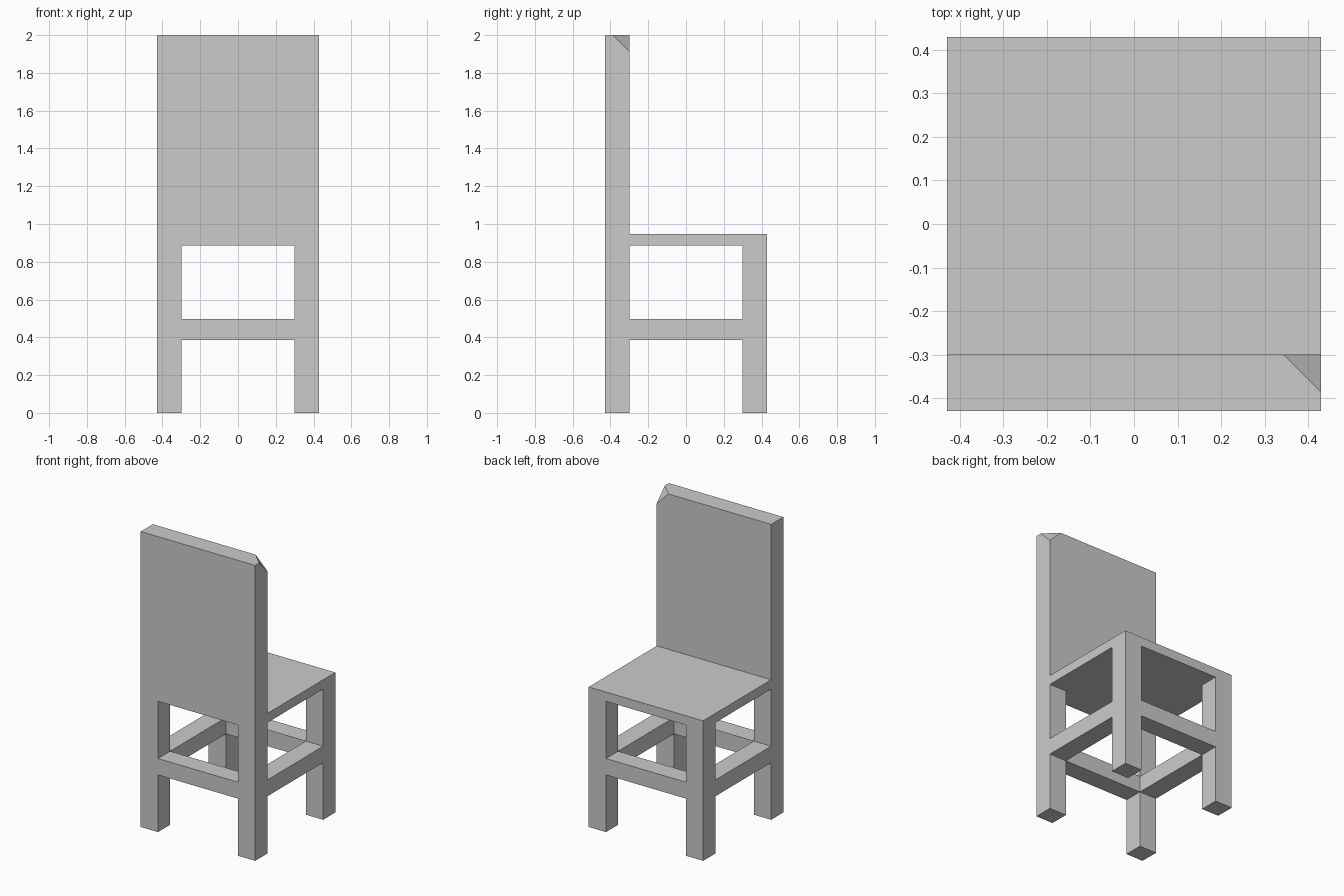
import bpy
import bmesh
from mathutils import Vector

if "Cube" in bpy.data.objects:
    bpy.data.objects.remove(bpy.data.objects["Cube"], do_unlink=True)

OUT = 0.4286         # outer half width
INN = 0.299          # inner face of the legs
SEAT_LOW, SEAT_TOP = 0.885, 0.948
RAIL_LOW, RAIL_TOP = 0.387, 0.498
TOP = 2.0
CHIP = 0.087         # size of the cut corner

grey = bpy.data.materials.new("plain grey")
grey.use_nodes = True
grey.diffuse_color = (0.6, 0.6, 0.6, 1)
grey.node_tree.nodes["Principled BSDF"].inputs["Base Color"].default_value = (0.6, 0.6, 0.6, 1)


def box(name, low, high, chip=None):
    """Box between two corners, optionally with one corner sliced off."""
    low, high = Vector(low), Vector(high)
    bm = bmesh.new()
    bmesh.ops.create_cube(bm, size=1)
    for v in bm.verts:
        v.co = (low + high) / 2 + v.co * (high - low)
    if chip:
        corner, size = chip
        corner = Vector(corner)
        normal = Vector((1, 1, 1)).normalized()
        bmesh.ops.bisect_plane(bm, geom=bm.verts[:] + bm.edges[:] + bm.faces[:],
                               plane_co=corner - Vector((size, 0, 0)),
                               plane_no=normal, clear_outer=True)
        bmesh.ops.holes_fill(bm, edges=[e for e in bm.edges if e.is_boundary])
    bmesh.ops.recalc_face_normals(bm, faces=bm.faces)
    mesh = bpy.data.meshes.new(name)
    bm.to_mesh(mesh)
    bm.free()
    mesh.materials.append(grey)
    obj = bpy.data.objects.new(name, mesh)
    bpy.context.collection.objects.link(obj)
    return obj


# Tall backrest with one upper corner cut away
box("backrest", (-OUT, -OUT, SEAT_LOW), (OUT, -INN, TOP),
    chip=((OUT, -INN, TOP), CHIP))

# Seat board
box("seat", (-OUT, -INN, SEAT_LOW), (OUT, OUT, SEAT_TOP))

# Legs and the rails that join them
for side, (a, b) in {"low": (-OUT, -INN), "high": (INN, OUT)}.items():
    y_name = "front" if side == "low" else "back"
    x_name = "right" if side == "low" else "left"
    box(y_name + "_rail", (-INN, a, RAIL_LOW), (INN, b, RAIL_TOP))
    box(x_name + "_rail", (a, -INN, RAIL_LOW), (b, INN, RAIL_TOP))
    for leg_side, (c, d) in {"right": (-OUT, -INN), "left": (INN, OUT)}.items():
        box(f"{y_name}_{leg_side}_leg", (c, a, 0), (d, b, SEAT_LOW))
